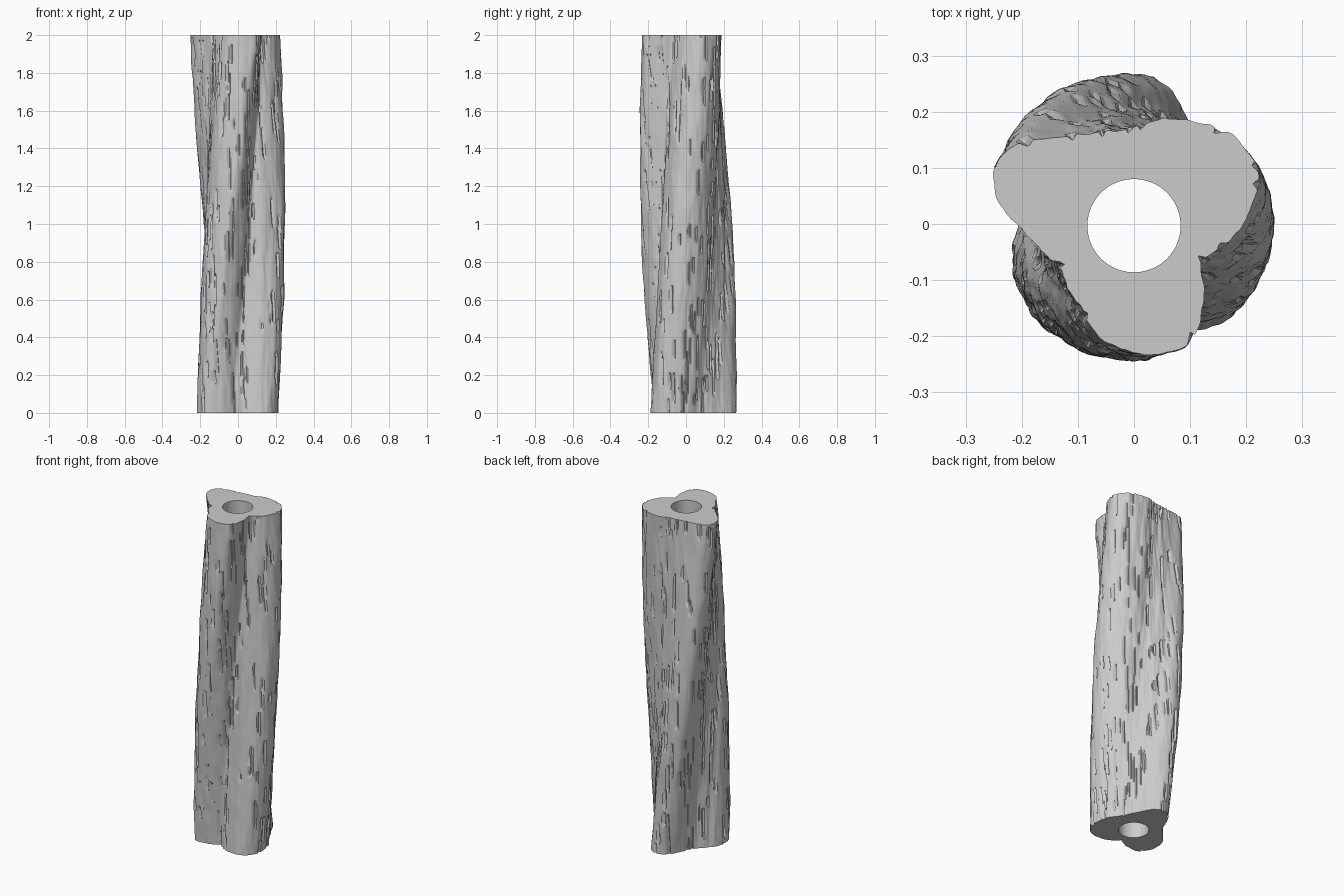
import bpy, bmesh, math, random
from mathutils import Vector, noise

random.seed(4)
if "Cube" in bpy.data.objects:
    bpy.data.objects.remove(bpy.data.objects["Cube"])

HEIGHT, COLS, ROWS = 2.0, 288, 160
TWIST = math.radians(70)      # turn of the lobes from bottom to top
BORE, BORE_Y = 0.083, -0.003

# Three-lobed section at the top end
SECTION = [(-.25, .07), (-.24, .11), (-.20, .145), (-.13, .155), (-.03, .165), (.06, .187),
           (.13, .178), (.19, .145), (.22, .09), (.21, .03), (.18, -.02), (.13, -.06),
           (.12, -.08), (.12, -.16), (.10, -.21), (.04, -.232), (-.03, -.22), (-.08, -.18),
           (-.10, -.14), (-.14, -.07), (-.20, -.01), (-.235, .03)]
polar = sorted((math.atan2(y, x) % math.tau, math.hypot(x, y)) for x, y in SECTION)
polar = ([(a - math.tau, r) for a, r in polar[-2:]] + polar
         + [(a + math.tau, r) for a, r in polar[:2]])


def section_radius(angle):
    """Smooth periodic interpolation of the section."""
    angle %= math.tau
    for i in range(1, len(polar) - 2):
        (a0, r0), (a1, r1), (a2, r2), (a3, r3) = polar[i - 1:i + 3]
        if a1 <= angle <= a2:
            w = a2 - a1
            t = (angle - a1) / w
            m1, m2 = (r2 - r0) / (a2 - a0) * w, (r3 - r1) / (a3 - a1) * w
            return ((2*t**3 - 3*t*t + 1) * r1 + (t**3 - 2*t*t + t) * m1
                    + (3*t*t - 2*t**3) * r2 + (t**3 - t*t) * m2)
    return polar[2][1]


# Short upright bark cracks, each with one steep side
cracks = [[0.0] * COLS for _ in range(ROWS + 1)]
for _ in range(330):
    col, row = random.randrange(COLS), random.randint(-4, ROWS)
    length, depth = random.randint(4, 13), random.uniform(.007, .013)
    for j in range(max(row, 0), min(row + length, ROWS + 1)):
        for k, share in enumerate((.3, .7, 1.0)):
            c = (col + k) % COLS
            cracks[j][c] = max(cracks[j][c], depth * share)


def bark_point(i, j):
    a, z = math.tau * i / COLS, HEIGHT * j / ROWS
    t = j / ROWS
    r = section_radius(a + TWIST * (1 - t)) * (1 + .03 * math.sin(math.pi * t))
    n = Vector((math.cos(a), math.sin(a), z))
    r += .006 * noise.noise(Vector((n.x * 5, n.y * 5, z * 4)))
    r += .003 * noise.noise(Vector((n.x * 14, n.y * 14, z * 9)))
    r -= cracks[j][i]
    return (r * n.x, r * n.y, z)


def bore_point(i, z):
    a = math.tau * i / COLS
    return (BORE * math.cos(a), BORE * math.sin(a) + BORE_Y, z)


# Bark wall, both end faces and bore as one closed strip of rings
bm = bmesh.new()
rings = [[bm.verts.new(bark_point(i, j)) for i in range(COLS)] for j in range(ROWS + 1)]
rings += [[bm.verts.new(bore_point(i, z)) for i in range(COLS)] for z in (HEIGHT, 0)]
for low, high in zip(rings, rings[1:] + rings[:1]):
    for i in range(COLS):
        k = (i + 1) % COLS
        bm.faces.new((low[i], low[k], high[k], high[i]))
mesh = bpy.data.meshes.new("hollow_trunk")
bm.to_mesh(mesh)
bm.free()
trunk = bpy.data.objects.new("hollow_trunk", mesh)
bpy.context.collection.objects.link(trunk)

# Plain grey
grey = bpy.data.materials.new("bark_grey")
grey.use_nodes = True
colour = (.6, .6, .6, 1)
grey.diffuse_color = colour
grey.node_tree.nodes["Principled BSDF"].inputs["Base Color"].default_value = colour
mesh.materials.append(grey)

bpy.ops.object.select_all(action='DESELECT')
trunk.select_set(True)
bpy.context.view_layer.objects.active = trunk
bpy.ops.object.shade_smooth_by_angle(angle=math.radians(35))
